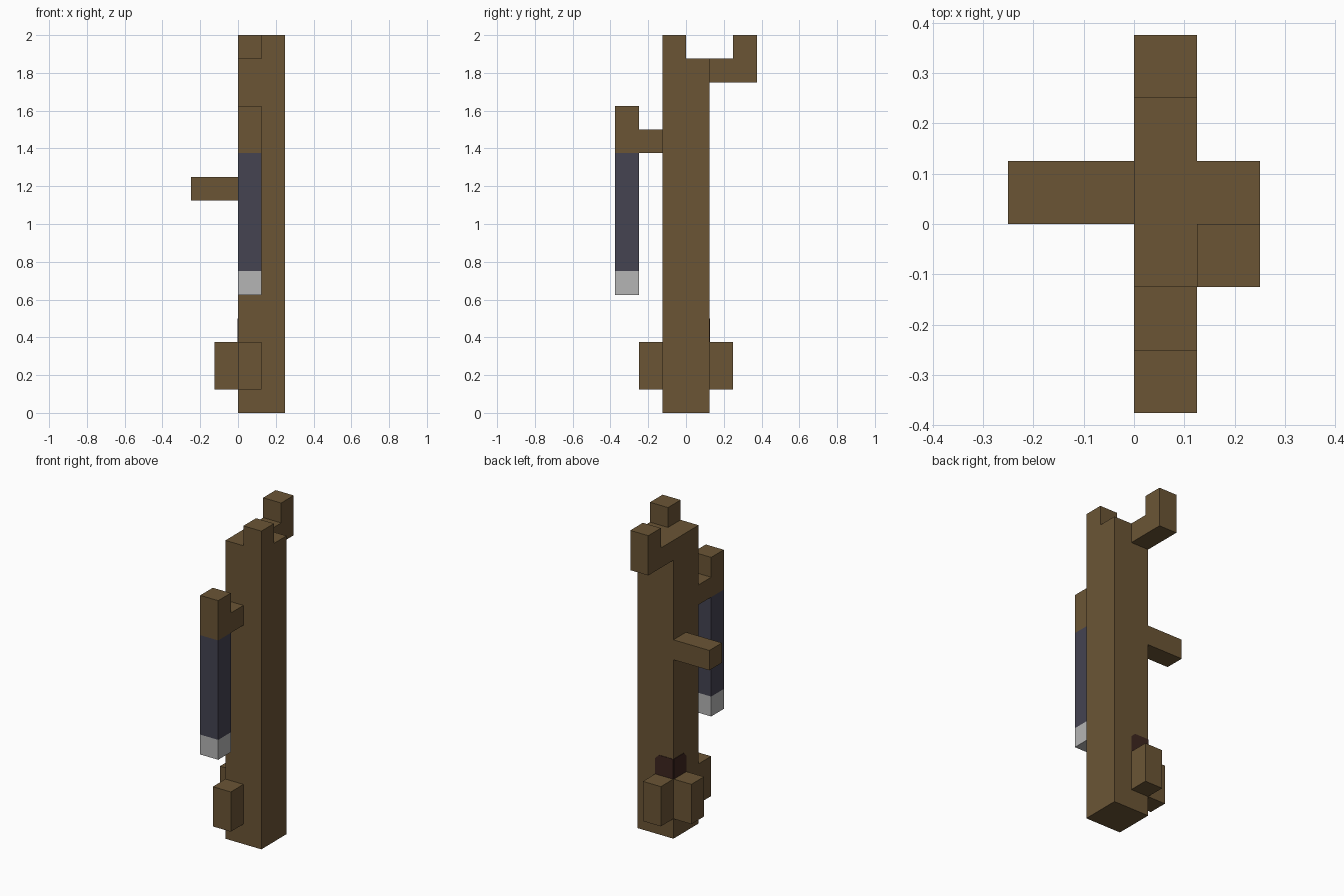
import bpy
import bmesh
from mathutils import Vector

cube = bpy.data.objects.get("Cube")
if cube:
    bpy.data.objects.remove(cube, do_unlink=True)

U = 0.125  # the model sits on a regular grid of this size


def material(name, r, g, b):
    mat = bpy.data.materials.new(name)
    mat.use_nodes = True
    mat.diffuse_color = (r, g, b, 1)
    mat.node_tree.nodes["Principled BSDF"].inputs["Base Color"].default_value = (r, g, b, 1)
    return mat


WOOD = material("brown wood", 0.147, 0.091, 0.036)
CLOTH = material("dark slate", 0.058, 0.056, 0.083)
TIP = material("light grey", 0.46, 0.46, 0.46)
HOLLOW = material("dark hollow", 0.048, 0.019, 0.014)


def prism(name, points, push, mat):
    """Extrude a flat outline along the push vector."""
    bm = bmesh.new()
    face = bm.faces.new([bm.verts.new(p) for p in points])
    extruded = bmesh.ops.extrude_face_region(bm, geom=[face])["geom"]
    verts = [v for v in extruded if isinstance(v, bmesh.types.BMVert)]
    bmesh.ops.translate(bm, verts=verts, vec=Vector(push))
    bmesh.ops.recalc_face_normals(bm, faces=bm.faces)
    mesh = bpy.data.meshes.new(name)
    bm.to_mesh(mesh)
    bm.free()
    mesh.materials.append(mat)
    obj = bpy.data.objects.new(name, mesh)
    bpy.context.collection.objects.link(obj)
    return obj


def block(name, low, high, mat=WOOD):
    """Box between two corners given in grid units."""
    (x0, y0, z0), (x1, y1, z1) = [Vector(c) * U for c in (low, high)]
    base = [(x0, y0, z0), (x1, y0, z0), (x1, y1, z0), (x0, y1, z0)]
    return prism(name, base, (0, 0, z1 - z0), mat)


def bent_branch(name, side, root, reach, z, rise):
    """L-shaped branch in the y-z plane, one unit thick."""
    outline = [(root, z), (reach, z), (reach, z + rise), (reach - 1, z + rise),
               (reach - 1, z + 1), (root, z + 1)]
    return prism(name, [(0, side * y * U, h * U) for y, h in outline], (U, 0, 0), WOOD)


# Trunk with its broken top
block("trunk", (0, -1, 0), (2, 1, 15))
block("trunk_top_stub", (1, -1, 15), (2, 0, 16))

# Branches
bent_branch("back_branch", 1, 1, 3, 14, 2)
bent_branch("front_branch", -1, 1, 3, 11, 2)
block("right_branch", (-2, 0, 9), (0, 1, 10))

# Hanging strip with its pale end
block("hanging_strip", (0, -3, 6), (1, -2, 11), CLOTH)
block("hanging_strip_end", (0, -3, 5), (1, -2, 6), TIP)

# Root stubs round the foot
block("front_root", (0, -2, 1), (1, -1, 3))
block("back_root", (0, 1, 1), (1, 2, 3))
block("right_root", (-1, 0, 1), (0, 1, 3))

# Painted hollow wrapping the back right corner above the roots
THIN = 0.003
arch = [(0, 3), (1, 3), (1, 3.8), (0.8, 4), (0, 4)]
prism("back_hollow", [(a * U, U, h * U) for a, h in arch], (0, THIN, 0), HOLLOW)
prism("right_hollow", [(0, (1 - a) * U, h * U) for a, h in arch], (-THIN, 0, 0), HOLLOW)
